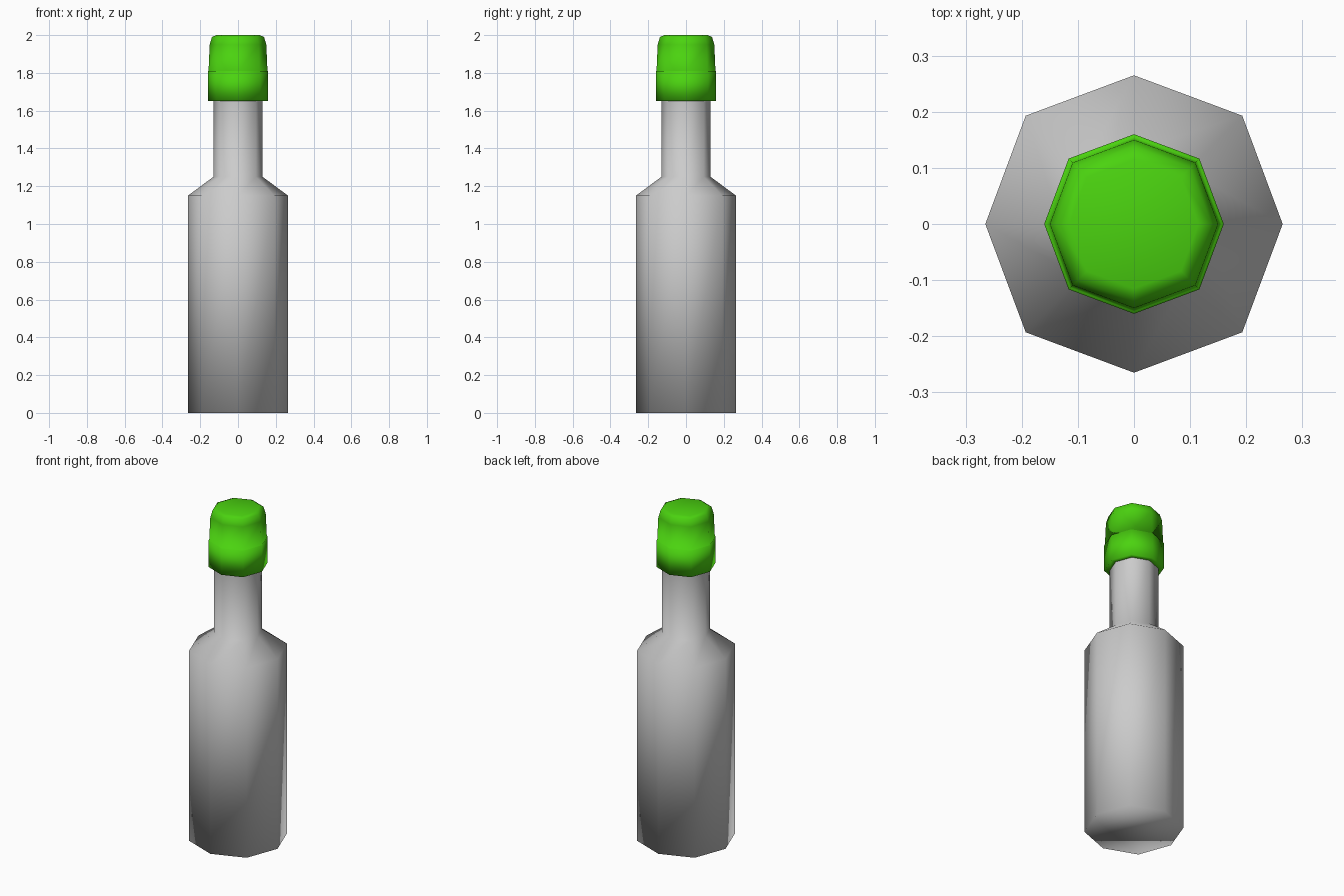
import bpy, bmesh, math

if "Cube" in bpy.data.objects:
    bpy.data.objects.remove(bpy.data.objects["Cube"])


def lathe(name, profile, cap_start, cap_end, sides=8, color=None):
    """Sweep a (radius, z) profile round z; diagonal corners sit slightly further out."""
    bm = bmesh.new()
    rings = []
    for r, z in profile:
        ring = []
        for i in range(sides):
            a = 2 * math.pi * i / sides
            k = r * (1.03 if i % 2 else 1.0)
            ring.append(bm.verts.new((k * math.cos(a), k * math.sin(a), z)))
        rings.append(ring)
    for lo, hi in zip(rings, rings[1:]):
        for i in range(sides):
            j = (i + 1) % sides
            bm.faces.new((lo[i], lo[j], hi[j], hi[i]))
    if cap_start:
        bm.faces.new(rings[0][::-1])
    if cap_end:
        bm.faces.new(rings[-1])
    bmesh.ops.recalc_face_normals(bm, faces=bm.faces[:])
    for f in bm.faces:
        f.smooth = True
    me = bpy.data.meshes.new(name)
    bm.to_mesh(me)
    bm.free()
    ob = bpy.data.objects.new(name, me)
    bpy.context.collection.objects.link(ob)
    if color:
        mat = bpy.data.materials.new(name + "_color")
        mat.diffuse_color = color
        mat.use_nodes = True
        mat.node_tree.nodes["Principled BSDF"].inputs["Base Color"].default_value = mat.diffuse_color
        me.materials.append(mat)
    return ob


# Bottle body with sloped shoulder and straight neck
lathe("bottle", [(0.265, 0), (0.265, 1.15), (0.13, 1.25), (0.13, 1.65)], True, False)

# Green cap: underside rim, straight skirt, slight taper, bevelled top
lathe("cap", [(0.13, 1.65), (0.16, 1.65), (0.16, 1.81), (0.156, 1.81),
              (0.15, 1.95), (0.138, 1.99), (0.115, 2.0)],
      False, True, color=(0.07, 0.65, 0.005, 1))
